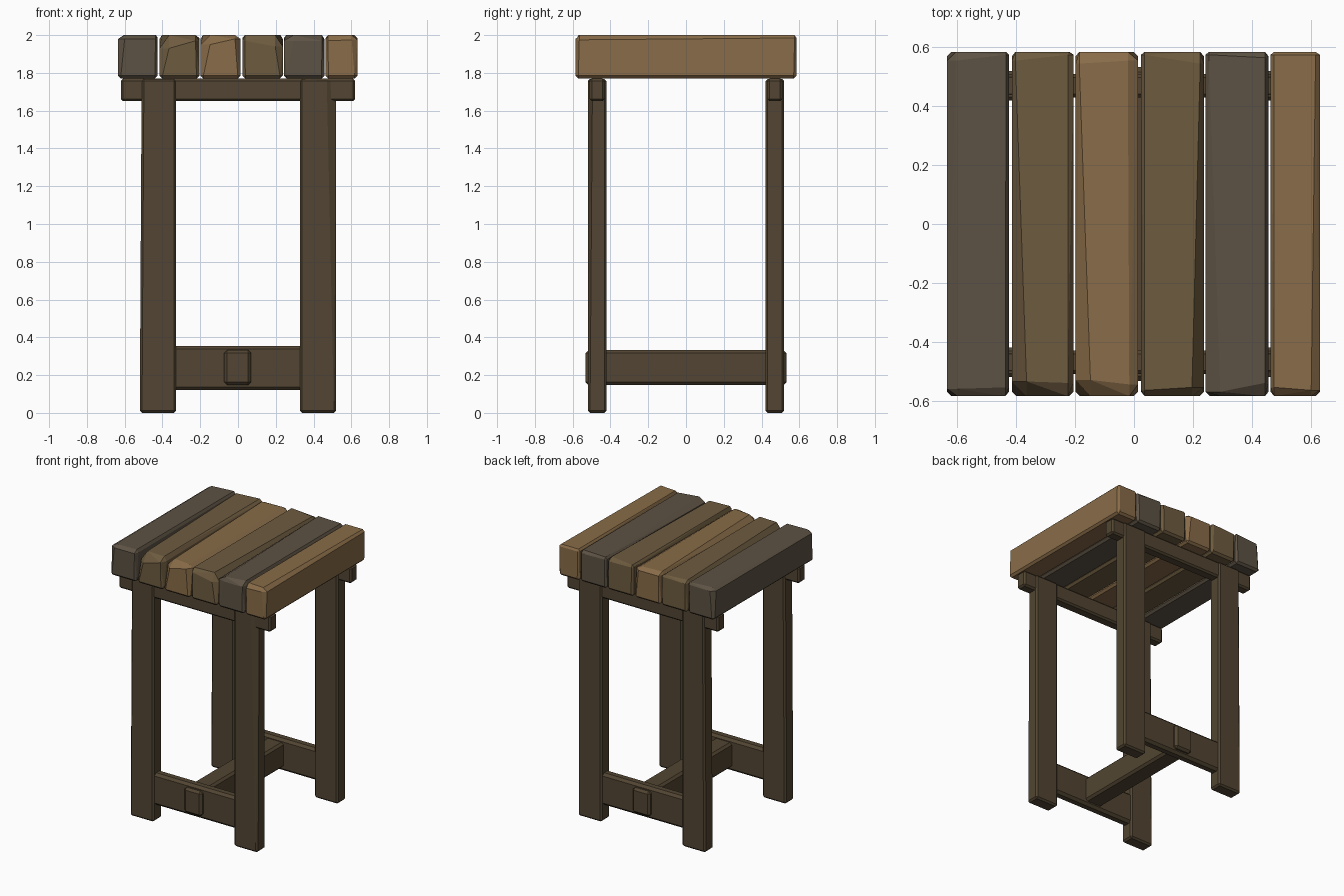
import bpy, bmesh
from itertools import product

if "Cube" in bpy.data.objects:
    bpy.data.objects.remove(bpy.data.objects["Cube"])


def material(name, rgb):
    m = bpy.data.materials.new(name)
    m.diffuse_color = (*rgb, 1)
    m.use_nodes = True
    m.node_tree.nodes["Principled BSDF"].inputs["Base Color"].default_value = m.diffuse_color
    return m


GREY = material("grey wood", (0.11, 0.085, 0.058))
BROWN = material("brown wood", (0.155, 0.105, 0.05))
TAN = material("tan wood", (0.25, 0.15, 0.065))
DARK = material("dark wood", (0.085, 0.06, 0.032))


def hewn(name, lo, hi, mat, c=0.012, cuts={}, skew={}):
    """Box with every corner chamfered by its own (dx, dy, dz); skew shifts a corner in x."""
    bm = bmesh.new()
    for s in product((-1, 1), repeat=3):
        p = [hi[i] if s[i] > 0 else lo[i] for i in range(3)]
        p[0] += skew.get(s, 0)
        d = cuts.get(s, (c, c, c))
        for keep in range(3):
            bm.verts.new([p[i] if i == keep else p[i] - s[i] * d[i] for i in range(3)])
    bmesh.ops.convex_hull(bm, input=bm.verts[:])
    bmesh.ops.dissolve_limit(bm, angle_limit=0.01, verts=bm.verts[:], edges=bm.edges[:])
    bmesh.ops.recalc_face_normals(bm, faces=bm.faces[:])
    me = bpy.data.meshes.new(name)
    bm.to_mesh(me)
    bm.free()
    me.materials.append(mat)
    ob = bpy.data.objects.new(name, me)
    bpy.context.collection.objects.link(ob)
    return ob


# Seat planks: x range, wood, chamfers of the upper corners
# (front left, front right, back left, back right)
planks = [
    (-0.635, -0.425, GREY, (.035, .025, .02), (.012, .03, .02), (.03, .03, .02), (.01, .01, .015)),
    (-0.415, -0.205, BROWN, (.05, .05, .07), (.02, .045, .03), (.012, .03, .02), (.02, .01, .015)),
    (-0.198, 0.014, TAN, (.05, .055, .05), (.03, .04, .02), (.012, .04, .02), (.035, .03, .02)),
    (0.024, 0.237, BROWN, (.012, .02, .03), (.04, .03, .06), (.012, .01, .015), (.012, .04, .02)),
    (0.243, 0.457, GREY, (.05, .015, .03), (.012, .045, .03), (.012, .01, .015), (.012, .02, .02)),
    (0.464, 0.632, TAN, (.012, .03, .03), (.03, .02, .025), (.012, .01, .015), (.015, .01, .015)),
]
for n, (x0, x1, wood, fl, fr, bl, br) in enumerate(planks, 1):
    hewn(f"seat_plank_{n}", (x0, -0.585, 1.77), (x1, 0.585, 2.0), wood, 0.015,
         {(-1, -1, 1): fl, (1, -1, 1): fr, (-1, 1, 1): bl, (1, 1, 1): br})

# Legs and rails, front and back
for side, sy in (("front", -1), ("back", 1)):
    ya, yb = sorted((sy * 0.42, sy * 0.52))
    for hand, sx in (("left", -1), ("right", 1)):
        xa, xb = sorted((sx * 0.328, sx * 0.52))
        cuts = {}
        if (sx, sy) == (1, -1):  # long split down the front right leg
            cuts = {(1, -1, 1): (0.05, 0.025, 0.012)}
        skew = {(sx, s, 1): -sx * 0.01 for s in (-1, 1)} if sx < 0 else {}
        hewn(f"{side}_{hand}_leg", (xa, ya, 0), (xb, yb, 1.768), DARK, 0.012, cuts, skew)
    ya, yb = sorted((sy * 0.43, sy * 0.51))
    hewn(f"{side}_top_rail", (-0.62, ya, 1.65), (0.62, yb, 1.77), DARK)
    ya, yb = sorted((sy * 0.43, sy * 0.505))
    hewn(f"{side}_lower_rail", (-0.36, ya, 0.12), (0.36, yb, 0.355), DARK, 0.018)

# Stretcher with its ends showing through the lower rails
hewn("stretcher", (-0.073, -0.533, 0.147), (0.07, 0.533, 0.332), DARK, 0.016)
